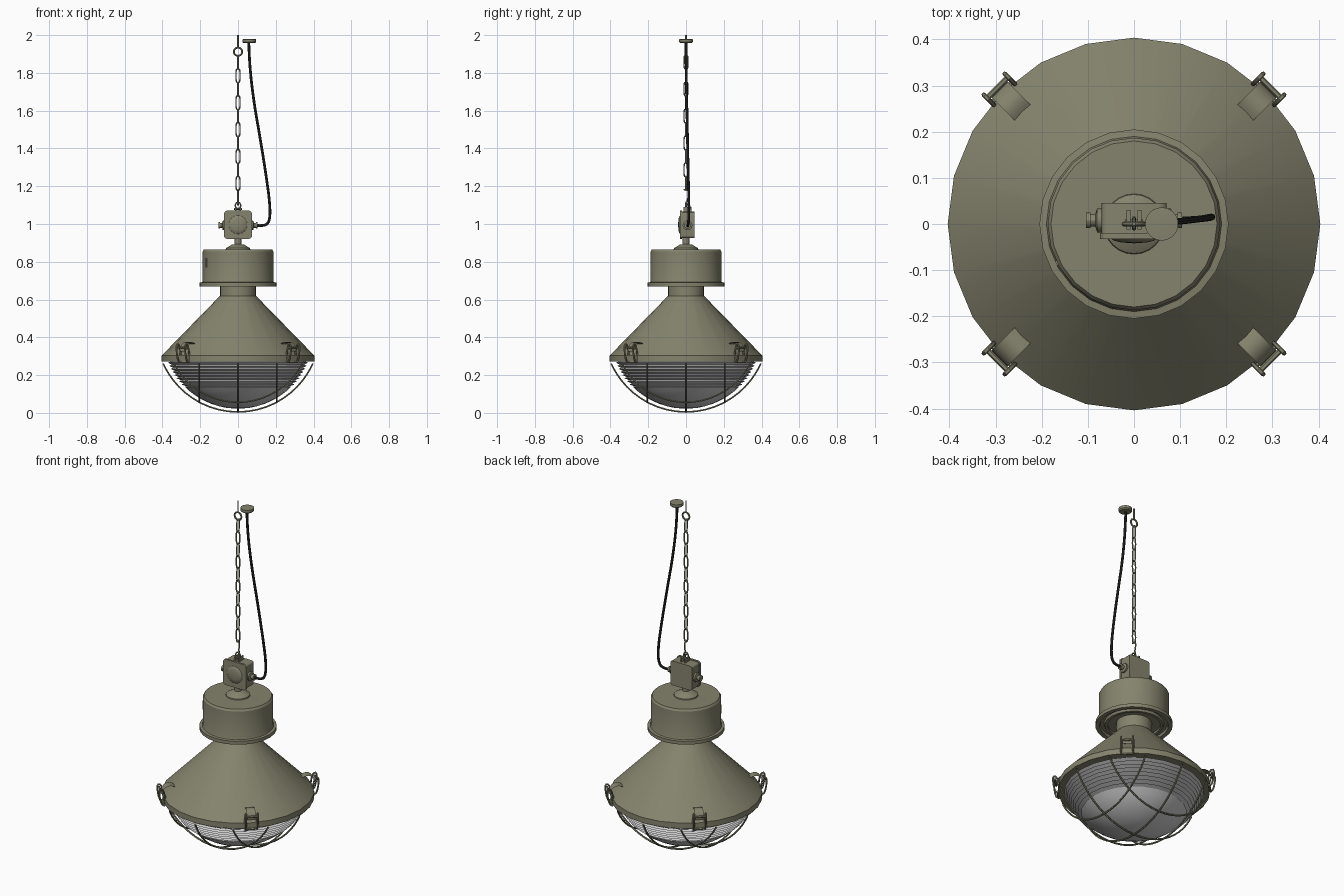
import bpy, bmesh, math
from mathutils import Matrix

if "Cube" in bpy.data.objects:
    bpy.data.objects.remove(bpy.data.objects["Cube"])

def material(name, rgb):
    m = bpy.data.materials.new(name)
    m.diffuse_color = (*rgb, 1)
    m.use_nodes = True
    m.node_tree.nodes["Principled BSDF"].inputs["Base Color"].default_value = m.diffuse_color
    return m

OLIVE = material("olive paint", (0.235, 0.23, 0.155))
BLACK = material("black rubber", (0.028, 0.027, 0.025))
GLASS = material("pale grey glass", (0.6, 0.6, 0.61))

def finish(name, bm, mat, matrix=None):
    bmesh.ops.remove_doubles(bm, verts=bm.verts, dist=1e-5)
    bmesh.ops.recalc_face_normals(bm, faces=bm.faces)
    me = bpy.data.meshes.new(name)
    bm.to_mesh(me)
    bm.free()
    me.materials.append(mat)
    ob = bpy.data.objects.new(name, me)
    bpy.context.collection.objects.link(ob)
    if matrix is not None:
        ob.matrix_world = matrix
    smooth(ob)
    return ob

def smooth(ob):
    bpy.ops.object.select_all(action='DESELECT')
    ob.select_set(True)
    bpy.context.view_layer.objects.active = ob
    bpy.ops.object.shade_smooth_by_angle(angle=math.radians(30))

def revolve(name, profile, mat, seg=24, matrix=None):
    """Spin an (r, z) profile around z."""
    bm = bmesh.new()
    rings = []
    for r, z in profile:
        rings.append([bm.verts.new((r * math.cos(math.tau * i / seg), r * math.sin(math.tau * i / seg), z))
                      for i in range(seg)] if r > 1e-6 else [bm.verts.new((0, 0, z))] * seg)
    for a, b in zip(rings, rings[1:]):
        for i in range(seg):
            j = (i + 1) % seg
            face = list(dict.fromkeys((a[i], a[j], b[j], b[i])))
            if len(face) > 2:
                bm.faces.new(face)
    return finish(name, bm, mat, matrix)

def box(name, lo, hi, mat, round_y=0.0, matrix=None):
    """Box with optionally rounded edges along y."""
    bm = bmesh.new()
    bmesh.ops.create_cube(bm, size=1)
    for v in bm.verts:
        v.co = [l + (c + 0.5) * (h - l) for c, l, h in zip(v.co, lo, hi)]
    if round_y:
        edges = [e for e in bm.edges if abs(e.verts[0].co.x - e.verts[1].co.x) < 1e-6
                 and abs(e.verts[0].co.z - e.verts[1].co.z) < 1e-6]
        bmesh.ops.bevel(bm, geom=edges, offset=round_y, segments=3, affect='EDGES', profile=0.5)
    return finish(name, bm, mat, matrix)

def tube(name, pts, r, mat, cyclic=False, spline='POLY', matrix=None, res=2):
    """Round wire along a path, turned into a mesh."""
    cu = bpy.data.curves.new(name, 'CURVE')
    cu.dimensions = '3D'
    cu.bevel_depth, cu.bevel_resolution, cu.use_fill_caps = r, res, True
    sp = cu.splines.new(spline)
    sp.points.add(len(pts) - 1)
    for p, co in zip(sp.points, pts):
        p.co = (*co, 1)
    sp.use_cyclic_u = cyclic
    if spline == 'NURBS':
        sp.order_u, sp.use_endpoint_u, sp.resolution_u = 3, True, 6
    cu.materials.append(mat)
    ob = bpy.data.objects.new(name, cu)
    bpy.context.collection.objects.link(ob)
    if matrix is not None:
        ob.matrix_world = matrix
    bpy.ops.object.select_all(action='DESELECT')
    ob.select_set(True)
    bpy.context.view_layer.objects.active = ob
    bpy.ops.object.convert(target='MESH')
    smooth(bpy.context.object)

def oval(cx, cz, hw, hh, n=16, power=1.0):
    """Rounded closed loop in the xz plane."""
    pts = []
    for i in range(n):
        c, s = math.cos(math.tau * i / n), math.sin(math.tau * i / n)
        pts.append((cx + hw * math.copysign(abs(c) ** power, c), 0,
                    cz + hh * math.copysign(abs(s) ** power, s)))
    return pts

# conical shade with rim and neck
revolve("shade", [(0.355, 0.29), (0.36, 0.272), (0.404, 0.272), (0.404, 0.304),
                  (0.396, 0.312), (0.095, 0.62), (0.095, 0.69)], OLIVE)

# gear housing: flange, drum, grooved underside
revolve("housing", [(0, 0.685), (0.14, 0.685), (0.14, 0.672), (0.155, 0.672), (0.16, 0.685), (0.178, 0.685),
                    (0.182, 0.67), (0.205, 0.67), (0.205, 0.69), (0.19, 0.692), (0.187, 0.7),
                    (0.187, 0.855), (0.18, 0.866), (0, 0.866)], OLIVE)
plate_turn = Matrix.Rotation(math.radians(207), 4, 'Z')
box("housing_plate", (0.178, -0.006, 0.77), (0.189, 0.006, 0.82), OLIVE, matrix=plate_turn)

# mount cone and stem
revolve("stem", [(0.066, 0.864), (0.064, 0.872), (0.034, 0.89), (0.018, 0.893), (0.018, 0.93), (0, 0.93)], OLIVE)

# junction box with domed front lid
box("junction_box", (-0.07, -0.022, 0.925), (0.07, 0.045, 1.067), OLIVE, 0.014)
box("junction_lid", (-0.074, -0.032, 0.921), (0.074, -0.02, 1.071), OLIVE, 0.016)
to_front = Matrix.Translation((0, -0.031, 0.996)) @ Matrix.Rotation(math.radians(90), 4, 'X')
revolve("lid_dome", [(0.05, 0), (0.044, 0.005), (0.028, 0.009), (0, 0.011)], OLIVE, 24, to_front)

# side plug and cable gland
for name, sign in (("side_plug", -1), ("cable_gland", 1)):
    m = Matrix.Translation((sign * 0.068, 0.008, 0.993)) @ Matrix.Rotation(sign * math.pi / 2, 4, 'Y')
    revolve(name, [(0.026, 0), (0.026, 0.012), (0.013, 0.016), (0.013, 0.026), (0.017, 0.026),
                   (0.017, 0.036), (0, 0.036)], OLIVE, 12, m)

# hanger bracket and eye on top of the box
for x in (-0.012, 0.012):
    box("hanger_tab", (x - 0.004, -0.012, 1.06), (x + 0.004, 0.03, 1.09), OLIVE)
tube("hanger_pin", [(-0.02, 0.005, 1.08), (0.02, 0.005, 1.08)], 0.005, OLIVE)
tube("hanger_eye", oval(0, 1.098, 0.014, 0.017), 0.004, OLIVE, True)

# open hook under the chain
hook = [(0, 0.012 * math.sin(a), 1.112 + 0.012 * math.cos(a)) for a in
        [math.radians(200 - 25 * i) for i in range(8)]]
tube("chain_hook", [(0, -0.012, 1.18), (0, 0.008, 1.182), (0, 0.013, 1.165), (0, 0.012, 1.14)] + hook[::-1],
     0.004, OLIVE)

# chain of alternating links
for k in range(10):
    turn = Matrix.Translation((0, 0, 1.215 + 0.0713 * k)) @ Matrix.Rotation(math.pi / 2 * (k % 2), 4, 'Z')
    tube("chain_link", oval(0, 0, 0.0105, 0.037, 16, 0.55), 0.004, OLIVE, True, matrix=turn, res=1)

# ceiling ring, rod and rose
tube("ceiling_ring", oval(0, 1.912, 0.022, 0.022), 0.005, OLIVE, True)
tube("ceiling_rod", [(0, 0, 1.932), (0, 0, 2.0)], 0.004, OLIVE)
revolve("ceiling_rose", [(0, 1.957), (0.03, 1.957), (0.036, 1.963), (0.036, 1.978), (0, 1.98)], OLIVE, 24,
        Matrix.Translation((0.06, 0, 0)))

# power cable
tube("cable", [(0.057, 0, 1.965), (0.06, 0, 1.85), (0.083, 0.004, 1.65), (0.118, 0.008, 1.45),
               (0.15, 0.012, 1.25), (0.17, 0.016, 1.1), (0.168, 0.014, 1.01), (0.135, 0.01, 0.988),
               (0.095, 0.008, 0.993)], 0.0072, BLACK, spline='NURBS')

# ribbed glass bowl: ribs above, smooth cap below
def bowl_r(z):
    return math.sqrt(max(0, 0.399 ** 2 - (0.421 - z) ** 2))
profile = [(0.36, 0.285)]
for i in range(8):
    z = 0.272 - 0.0165 * i
    profile += [(bowl_r(z) - 0.012, z), (bowl_r(z) + 0.001, z - 0.006), (bowl_r(z - 0.0165) - 0.012, z - 0.0164)]
profile += [(bowl_r(z), z) for z in (0.138, 0.115, 0.092, 0.07, 0.05, 0.035, 0.026)] + [(0, 0.022)]
revolve("glass_bowl", profile, GLASS, 24)

# wire guard: three arcs each way lying on one sphere
R, CZ, RIM = 0.434, 0.439, 0.396
for turn in (0, math.pi / 2):
    for off in (-0.205, 0, 0.205):
        half = math.sqrt(RIM ** 2 - off ** 2)
        pts = []
        for i in range(25):
            x = half * math.sin(math.pi * (i / 24 - 0.5))
            pts.append((x, off, CZ - math.sqrt(R * R - x * x - off * off)))
        tube("guard_wire", pts, 0.005, OLIVE, matrix=Matrix.Rotation(turn, 4, 'Z'), res=1)

# four toggle clips on the diagonals
lever = [(0.338, 0.362), (0.352, 0.37), (0.368, 0.374), (0.382, 0.372), (0.395, 0.365), (0.405, 0.354),
         (0.411, 0.34), (0.412, 0.325)]
for k in range(4):
    turn = Matrix.Rotation(math.radians(45 + 90 * k), 4, 'Z')
    bm = bmesh.new()
    rows = [[bm.verts.new((r, y, z)) for y in (-0.024, 0.024)] for r, z in lever]
    for a, b in zip(rows, rows[1:]):
        bm.faces.new((a[0], a[1], b[1], b[0]))
    bmesh.ops.solidify(bm, geom=bm.faces[:], thickness=0.006)
    finish("clip_lever", bm, OLIVE, turn)
    for y in (-0.032, 0.032):
        loop = [(p[0] + (p[2] - 0.315) * 0.15, y, p[2]) for p in oval(0.412, 0.316, 0.014, 0.048, 14, 0.8)]
        tube("clip_loop", loop, 0.005, OLIVE, True, matrix=turn, res=1)
    for r, z in ((0.418, 0.345), (0.404, 0.268)):
        tube("clip_bar", [(r, -0.036, z), (r, 0.036, z)], 0.006, OLIVE, matrix=turn, res=1)
